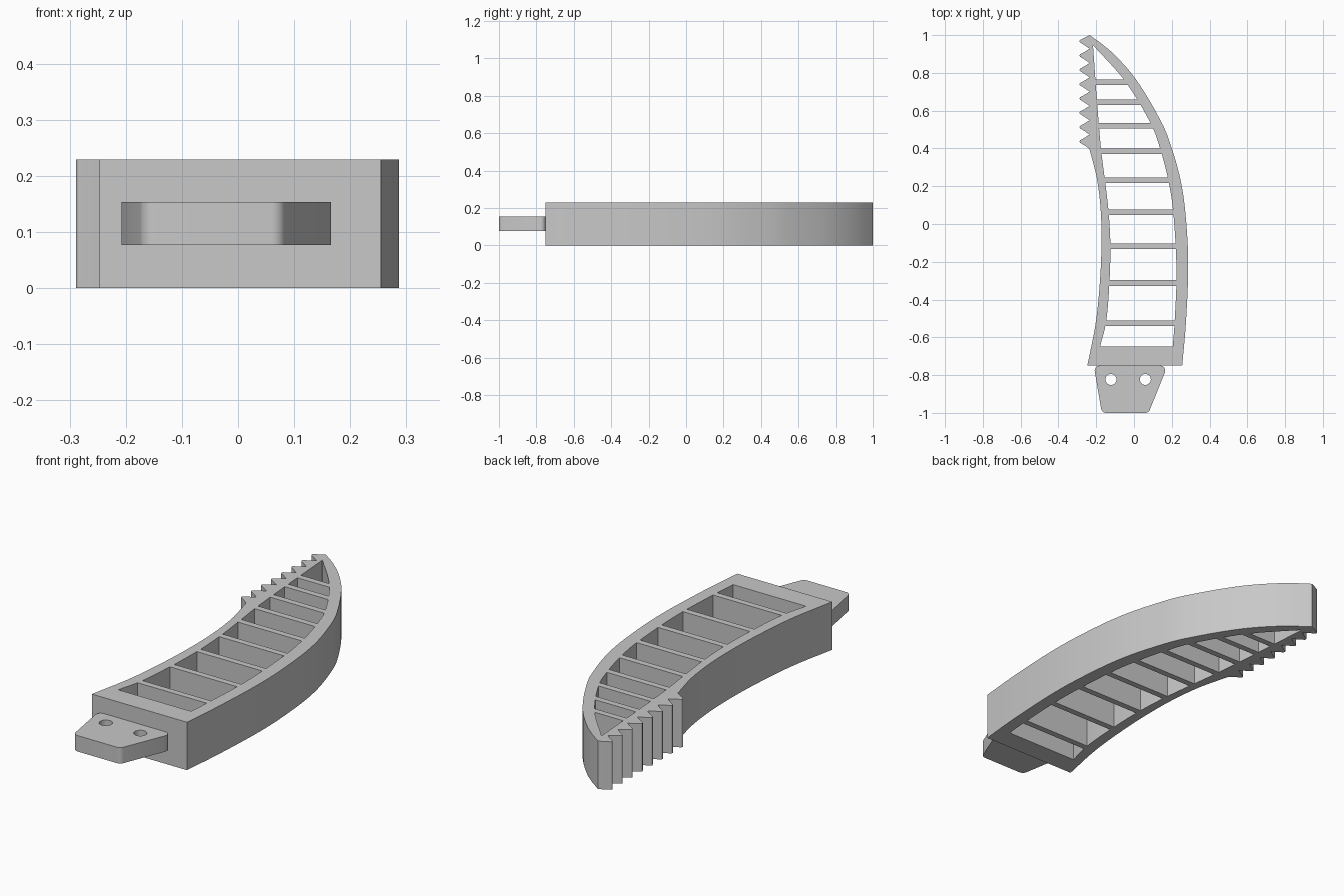
import bpy, bmesh, math
from mathutils import Vector

if "Cube" in bpy.data.objects:
    bpy.data.objects.remove(bpy.data.objects["Cube"], do_unlink=True)

colour = (0.58, 0.58, 0.58, 1)
grey = bpy.data.materials.new("light grey")
grey.use_nodes = True
grey.diffuse_color = colour
grey.node_tree.nodes["Principled BSDF"].inputs["Base Color"].default_value = colour


def smooth_x(pts, y):
    """x on a smooth edge given as (y, x) points with rising y."""
    n = len(pts)

    def slope(i):
        a, b = pts[max(i - 1, 0)], pts[min(i + 1, n - 1)]
        return (b[1] - a[1]) / (b[0] - a[0])
    i = next((k for k in range(n - 2) if y <= pts[k + 1][0]), n - 2)
    (y0, x0), (y1, x1) = pts[i], pts[i + 1]
    h = y1 - y0
    t = (y - y0) / h
    return ((2*t**3 - 3*t*t + 1) * x0 + (t**3 - 2*t*t + t) * h * slope(i)
            + (3*t*t - 2*t**3) * x1 + (t**3 - t*t) * h * slope(i + 1))


def edge(pts, y0, y1, steps):
    ys = [y0 + (y1 - y0) * i / steps for i in range(steps + 1)]
    return [(smooth_x(pts, y), y) for y in ys]


def rounded(corners, radius, steps=6):
    """Polygon with every corner rounded by an arc."""
    out = []
    for i, c in enumerate(corners):
        p = Vector(c)
        a = (Vector(corners[i - 1]) - p).normalized()
        b = (Vector(corners[(i + 1) % len(corners)]) - p).normalized()
        half = a.angle(b) / 2
        centre = p + (a + b).normalized() * radius / math.sin(half)
        start = (p + a * radius / math.tan(half) - centre).normalized()
        end = (p + b * radius / math.tan(half) - centre).normalized()
        for k in range(steps + 1):
            out.append(tuple(centre + start.slerp(end, k / steps) * radius))
    return out


def plate(name, loops, z0, z1):
    """Extrude an outline with holes between two heights."""
    curve = bpy.data.curves.new(name, 'CURVE')
    curve.dimensions, curve.fill_mode = '2D', 'BOTH'
    curve.extrude = (z1 - z0) / 2
    for loop in loops:
        spline = curve.splines.new('POLY')
        spline.points.add(len(loop) - 1)
        for point, (x, y) in zip(spline.points, loop):
            point.co = (x, y, 0, 1)
        spline.use_cyclic_u = True
    temp = bpy.data.objects.new(name + "_outline", curve)
    bpy.context.collection.objects.link(temp)
    bpy.context.view_layer.update()
    mesh = bpy.data.meshes.new_from_object(
        temp.evaluated_get(bpy.context.evaluated_depsgraph_get()))
    bpy.data.objects.remove(temp, do_unlink=True)
    bm = bmesh.new()
    bm.from_mesh(mesh)
    bmesh.ops.remove_doubles(bm, verts=bm.verts, dist=0.0001)
    bmesh.ops.translate(bm, verts=bm.verts, vec=(0, 0, (z0 + z1) / 2))
    bmesh.ops.recalc_face_normals(bm, faces=bm.faces)
    bm.to_mesh(mesh)
    bm.free()
    mesh.name = name
    mesh.materials.clear()
    mesh.materials.append(grey)
    obj = bpy.data.objects.new(name, mesh)
    bpy.context.collection.objects.link(obj)
    bpy.ops.object.select_all(action='DESELECT')
    obj.select_set(True)
    bpy.context.view_layer.objects.active = obj
    bpy.ops.object.shade_smooth_by_angle(angle=math.radians(25))


# Edges of the curved frame, as (y, x)
outer_right = [(-.75, .255), (-.52, .275), (-.2, .287), (.07, .271), (.24, .245),
               (.4, .2), (.53, .15), (.77, .007), (.92, -.128), (1, -.235)]
outer_left = [(-.75, -.247), (-.52, -.202), (-.3, -.18), (-.11, -.172),
              (.07, -.176), (.24, -.196), (.394, -.235)]
inner_right = [(-.65, .205), (-.52, .215), (-.25, .225), (.07, .207), (.24, .18),
               (.4, .138), (.53, .09), (.76, -.05), (.947, -.217)]
inner_left = [(-.65, -.18), (-.52, -.148), (-.31, -.13), (-.11, -.125), (.07, -.135),
              (.24, -.155), (.4, -.175), (.64, -.195), (.947, -.217)]

# Frame outline with a toothed rack near the tip
root_y, pitch = .394, .606 / 8
outline = edge(outer_right, -.75, 1, 40)
for i in range(8):
    top = 1 - i * pitch
    for dx, dy in [(-.03, .2), (-.05, .34), (-.054, .43), (-.05, .52), (-.03, .68), (0, .95)]:
        outline.append((-.235 + dx, top - dy * pitch))
outline += edge(outer_left, root_y, -.75, 24)

# Openings between the cross ribs
rib_tops = [-.511, -.297, -.103, .078, .247, .401, .536, .66, .766]
starts = [-.648] + rib_tops
ends = [y - .03 for y in rib_tops] + [.945]
openings = [edge(inner_right, a, b, 6) + edge(inner_left, b, a, 6)
            for a, b in zip(starts, ends)]
plate("ribbed_frame", [outline] + openings, 0, .229)

# Mounting tab with two screw holes
tab = rounded([(-.213, -.75), (.178, -.75), (.077, -1), (-.17, -1)], .026)
holes = [[(cx + .029 * math.cos(a * math.tau / 32), -.823 + .029 * math.sin(a * math.tau / 32))
          for a in range(32)] for cx in (-.122, .06)]
plate("mounting_tab", [tab] + holes, .077, .153)
